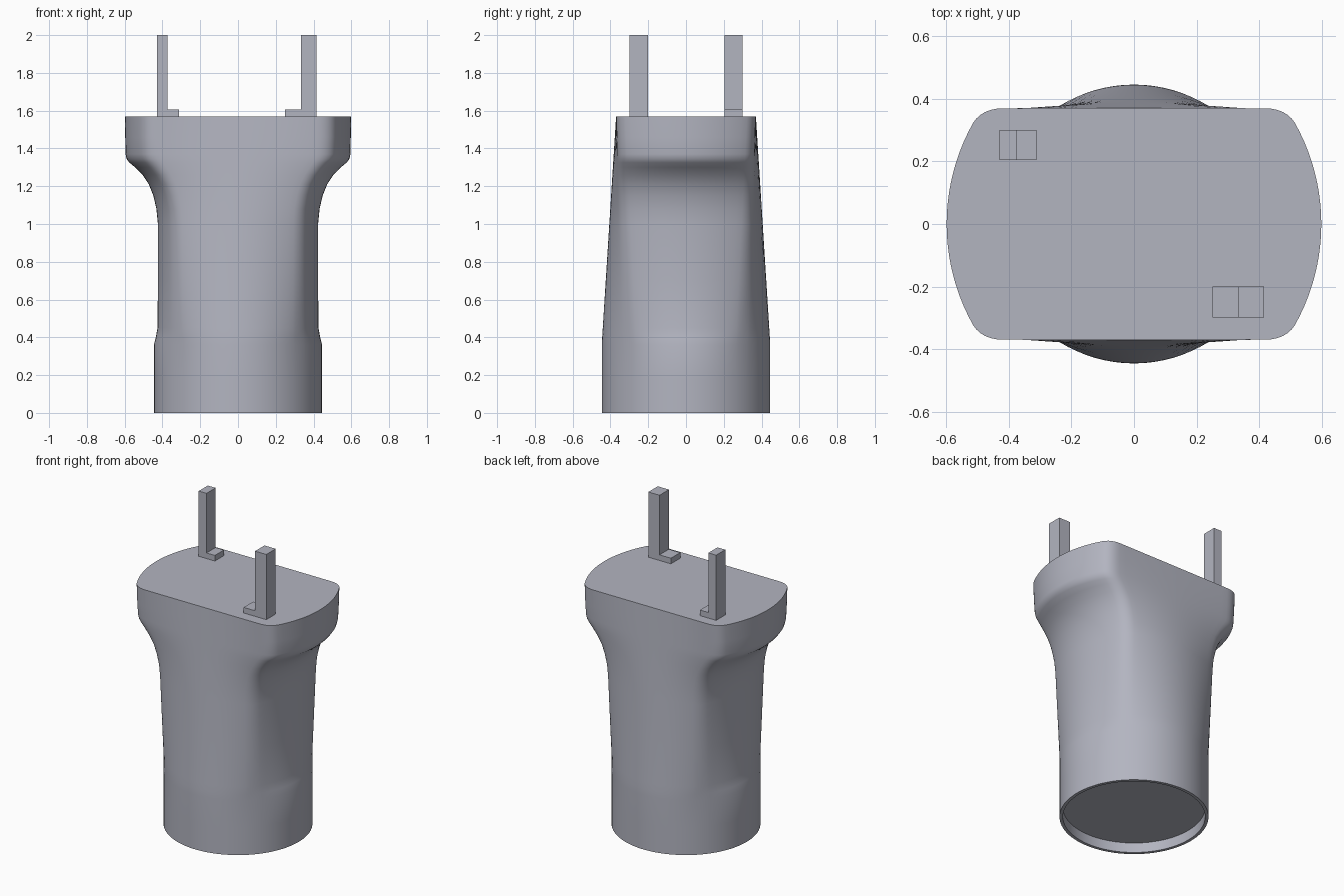
import bpy, bmesh, math
from mathutils import Vector

cube = bpy.data.objects.get("Cube")
if cube:
    bpy.data.objects.remove(cube)

grey = bpy.data.materials.new("cool_grey")
grey.use_nodes = True
grey.diffuse_color = (0.45, 0.46, 0.53, 1)
grey.node_tree.nodes["Principled BSDF"].inputs["Base Color"].default_value = grey.diffuse_color


def add_object(name, bm):
    bmesh.ops.recalc_face_normals(bm, faces=bm.faces)
    mesh = bpy.data.meshes.new(name)
    bm.to_mesh(mesh)
    bm.free()
    mesh.materials.append(grey)
    obj = bpy.data.objects.new(name, mesh)
    bpy.context.collection.objects.link(obj)
    return obj


def arc(apex, half, t):
    """Point on a shallow arc: t = 0 at the apex, t = 1 at half-chord; returns (along, out)."""
    end, sag = half, max(apex, 0.0005)
    radius = (end * end + sag * sag) / (2 * sag)
    angle = t * math.asin(min(1, end / radius))
    return radius * math.sin(angle), radius * (1 - math.cos(angle))


def section(xm, ym, cx, cy, round_off=0.14, n=10):
    """Closed outline with bowed sides and bowed front, meeting in softened corners."""
    quad = []
    for i in range(n + 1):
        along, drop = arc(xm - cx, cy, i / n * (1 - round_off))
        quad.append(Vector((xm - drop, along)))
    front = []
    for i in range(n + 1):
        along, drop = arc(ym - cy, cx, i / n * (1 - round_off))
        front.append(Vector((along, ym - drop)))
    front.reverse()
    a, b, c = quad[-1], front[0], Vector((cx, cy))
    for i in range(1, 6):
        t = i / 6
        quad.append(a * (1 - t) ** 2 + c * 2 * t * (1 - t) + b * t * t)
    quad += front
    left = [Vector((-p.x, p.y)) for p in reversed(quad[:-1])]
    half = quad + left
    return half + [Vector((-p.x, -p.y)) for p in half[1:-1]]


def circle(r, count):
    """Circle sampled to line up with the outlines of the body."""
    base = section(0.445, 0.445, 0.33, 0.299)
    return [p.normalized() * r for p in base][:count]


# Body: round collar, flattened neck and flared head, with a shallow recess below
count = len(section(1, 1, 0.9, 0.9))
rings = [(0.065, circle(0.425, count)), (0, circle(0.425, count)),
         (0, circle(0.445, count)), (0.18, circle(0.445, count)), (0.36, circle(0.445, count))]
profile = [  # height, side half-width, corner x
    (0.40, 0.435, 0.33), (0.45, 0.426, 0.33), (0.7, 0.424, 0.335), (1.0, 0.424, 0.34),
    (1.08, 0.432, 0.345), (1.15, 0.448, 0.36), (1.21, 0.472, 0.38), (1.26, 0.505, 0.41),
    (1.30, 0.545, 0.44), (1.325, 0.575, 0.46), (1.345, 0.59, 0.475), (1.37, 0.595, 0.482),
    (1.46, 0.597, 0.485), (1.57, 0.598, 0.485)]
for z, xm, cx in profile:
    k = (z - 0.38) / 1.19
    ym = 0.445 - 0.075 * k
    cy = 0.302 + 0.067 * k
    rings.append((z, section(xm, ym, cx, cy)))

bm = bmesh.new()
loops = [[bm.verts.new((p.x, p.y, z)) for p in outline] for z, outline in rings]
for low, high in zip(loops, loops[1:]):
    for i in range(count):
        j = (i + 1) % count
        bm.faces.new((low[i], low[j], high[j], high[i]))
bm.faces.new(loops[0])
bm.faces.new(loops[-1])
body = add_object("plug_body", bm)
bpy.context.view_layer.objects.active = body
body.select_set(True)
bpy.ops.object.shade_smooth_by_angle(angle=math.radians(35))
body.select_set(False)


# Prongs: L-shaped profiles extruded along y
def prong(name, outer, inner, toe, y0, y1):
    base, step, top = 1.57, 1.607, 2.0
    outline = [(outer, base), (toe, base), (toe, step), (inner, step), (inner, top), (outer, top)]
    bm = bmesh.new()
    face = bm.faces.new([bm.verts.new((x, y0, z)) for x, z in outline])
    grown = bmesh.ops.extrude_face_region(bm, geom=[face])
    verts = [v for v in grown["geom"] if isinstance(v, bmesh.types.BMVert)]
    bmesh.ops.translate(bm, verts=verts, vec=(0, y1 - y0, 0))
    add_object(name, bm)


prong("back_right_prong", -0.43, -0.373, -0.312, 0.205, 0.3)
prong("front_left_prong", 0.415, 0.333, 0.25, -0.298, -0.2)
